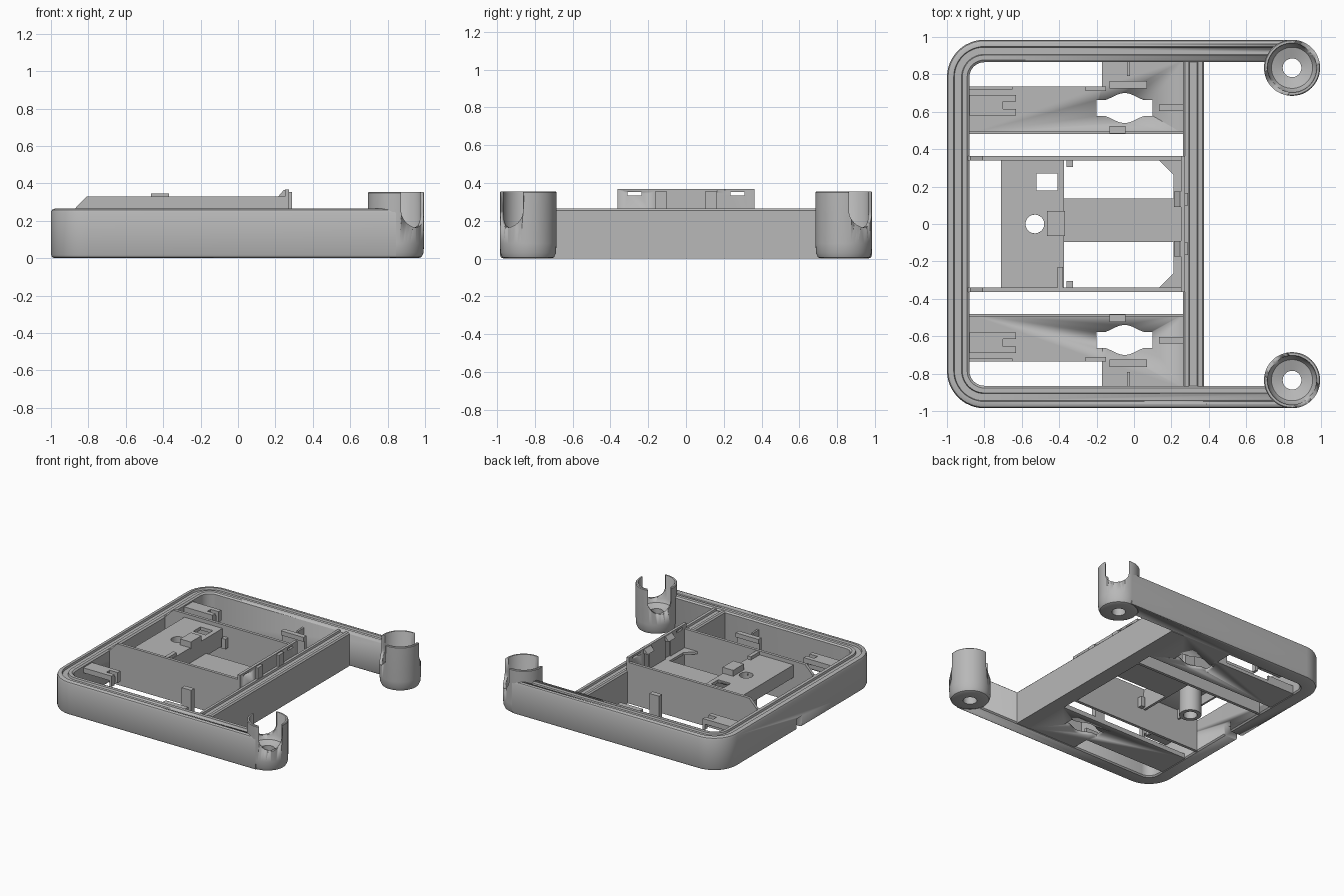
import bpy, bmesh, math

if "Cube" in bpy.data.objects:
    bpy.data.objects.remove(bpy.data.objects["Cube"])

mat = bpy.data.materials.new("plain_grey")
mat.diffuse_color = (0.48, 0.48, 0.48, 1)
mat.use_nodes = True
mat.node_tree.nodes["Principled BSDF"].inputs["Base Color"].default_value = mat.diffuse_color


def finish(name, bm, smooth=True):
    bmesh.ops.recalc_face_normals(bm, faces=bm.faces[:])
    me = bpy.data.meshes.new(name)
    bm.to_mesh(me)
    bm.free()
    ob = bpy.data.objects.new(name, me)
    bpy.context.collection.objects.link(ob)
    me.materials.append(mat)
    if smooth:
        bpy.context.view_layer.objects.active = ob
        ob.select_set(True)
        bpy.ops.object.shade_smooth_by_angle(angle=math.radians(35))
        ob.select_set(False)
    return ob


def skin(name, rings, closed=False):
    """Join equal-length closed sections, capping the ends unless closed."""
    bm = bmesh.new()
    vs = [[bm.verts.new(p) for p in r] for r in rings]
    n, m = len(vs), len(vs[0])
    for i in range(n if closed else n - 1):
        a, b = vs[i], vs[(i + 1) % n]
        for j in range(m):
            k = (j + 1) % m
            bm.faces.new((a[j], a[k], b[k], b[j]))
    if not closed:
        bm.faces.new(vs[0])
        bm.faces.new(vs[-1])
    return finish(name, bm)


def box(name, x0, x1, y0, y1, z0, z1):
    y0, y1 = min(y0, y1), max(y0, y1)
    sec = [(x0, y0), (x1, y0), (x1, y1), (x0, y1)]
    return prism(name, sec, z0, z1)


def prism(name, pts, z0, z1):
    return skin(name, [[(x, y, z) for x, y in pts] for z in (z0, z1)])


def circle(cx, cy, r, n=40):
    return [(cx + r * math.cos(2 * math.pi * i / n),
             cy + r * math.sin(2 * math.pi * i / n)) for i in range(n)]


def lathe(name, cx, cy, prof, n=48):
    return skin(name, [[(cx + r * math.cos(2 * math.pi * i / n),
                         cy + r * math.sin(2 * math.pi * i / n), z) for r, z in prof]
                       for i in range(n)], True)


def cut(ob, cutter):
    m = ob.modifiers.new("cut", 'BOOLEAN')
    m.operation, m.solver, m.object = 'DIFFERENCE', 'EXACT', cutter
    cutter.hide_render = True
    cutter.hide_viewport = True


# Outer U frame: rounded wall section with a shallow top groove
PROFILE = [(0.02, 0), (0.006, 0.006), (0, 0.02), (0, 0.245), (0.006, 0.259),
           (0.02, 0.265), (0.036, 0.265), (0.04, 0.25), (0.078, 0.25),
           (0.082, 0.265), (0.108, 0.265), (0.12, 0.255), (0.12, 0.01), (0.11, 0)]
R, PX, PY = 0.2, 0.845, 0.835


def u_section(d, z):
    r, w = R - d, 0.985 - d
    path = [(PX, w, z)]
    for cy, a0 in ((0.785, 90), (-0.785, 180)):
        for i in range(13):
            a = math.radians(a0 + 7.5 * i)
            path.append((-0.8 + r * math.cos(a), cy + r * math.sin(a), z))
    return path + [(PX, -w, z)]


lines = [u_section(d, z) for d, z in PROFILE]
frame = skin("frame", [list(ring) for ring in zip(*lines)])
cut(frame, box("cable_notch_cutter", -1.1, -0.8, -0.035, 0.035, -0.1, 0.09))

# Corner posts: slotted cups with a through hole
for s in (1, -1):
    cut(frame, prism("post_clearance_cutter", circle(PX, s * PY, 0.14), -0.1, 0.5))
    post = lathe("post_cup", PX, s * PY,
                 [(0.05, 0), (0.12, 0), (0.137, 0.007), (0.147, 0.03), (0.15, 0.08),
                  (0.15, 0.35), (0.145, 0.355), (0.133, 0.355), (0.13, 0.35),
                  (0.13, 0.17), (0.11, 0.14), (0.05, 0.12)])
    # U-shaped slot running along the diagonal
    u = [(-0.085, 0.5), (0.085, 0.5)]
    u += [(0.085 * math.cos(math.radians(-15 * i)),
           0.25 + 0.085 * math.sin(math.radians(-15 * i))) for i in range(13)]
    c = math.sqrt(0.5)
    slot = skin("slot_cutter", [[(PX + c * t - c * w, s * (PY + c * t + c * w), z)
                                 for w, z in u] for t in (-0.3, 0.3)])
    cut(post, slot)

# Cross bar between the arms
bar = [(0.262, 0), (0.375, 0), (0.375, 0.255), (0.365, 0.265), (0.342, 0.265),
       (0.338, 0.25), (0.297, 0.25), (0.293, 0.265), (0.272, 0.265), (0.262, 0.255)]
skin("cross_bar", [[(x, y, z) for x, z in bar] for y in (-0.87, 0.87)])

# Side floors with their clips and ribs
for s in (1, -1):
    plate = prism("side_floor", [(x, s * y) for x, y in (
        (-0.89, 0.48), (0.27, 0.48), (0.27, 0.88), (-0.17, 0.88),
        (-0.17, 0.735), (-0.89, 0.735))], 0.004, 0.03)
    xs = [-0.2 + 0.3 * i / 24 for i in range(25)]
    half = [0.042 + 0.038 * max(0, math.cos((x + 0.05) / 0.11 * math.pi / 2)) ** 1.5
            for x in xs]
    bone = [(x, s * 0.62 - h) for x, h in zip(xs, half)]
    bone += [(x, s * 0.62 + h) for x, h in zip(xs[::-1], half[::-1])]
    cut(plate, prism("hanging_hole_cutter", bone, -0.1, 0.1))
    for name, x0, x1, y0, y1, z0, z1 in (
            ("floor_edge_inner", -0.88, 0.265, 0.48, 0.495, 0.03, 0.04),
            ("clip_arm", -0.89, -0.70, 0.58, 0.69, 0.205, 0.245),
            ("clip_finger_outer", -0.70, -0.63, 0.655, 0.69, 0.205, 0.245),
            ("clip_finger_inner", -0.70, -0.63, 0.58, 0.615, 0.205, 0.245),
            ("clip_lip_outer", -0.65, -0.63, 0.655, 0.69, 0.16, 0.21),
            ("clip_lip_inner", -0.65, -0.63, 0.58, 0.615, 0.16, 0.21),
            ("floor_rail", -0.88, -0.65, 0.718, 0.735, 0.03, 0.07),
            ("guide_wall", -0.26, -0.15, 0.712, 0.735, 0.004, 0.09),
            ("latch_wall", -0.13, 0.07, 0.74, 0.765, 0.03, 0.2),
            ("latch_ridge", -0.13, 0.07, 0.725, 0.765, 0.165, 0.2),
            ("latch_rib", -0.038, -0.022, 0.79, 0.87, 0.03, 0.2),
            ("stop_post", -0.13, -0.045, 0.485, 0.525, 0.03, 0.225),
            ("end_rib", 0.135, 0.265, 0.605, 0.64, 0.03, 0.07)):
        box(name, x0, x1, s * y0, s * y1, z0, z1)

# Centre tray: sloped side walls
side = [(-0.89, 0.004), (0.27, 0.004), (0.27, 0.33), (-0.81, 0.33),
        (-0.875, 0.262), (-0.89, 0.262)]
for s in (1, -1):
    skin("tray_side", [[(x, s * y, z) for x, z in side] for y in (0.34, 0.363)])

# Raised deck with screw hole and square opening
deck = box("tray_deck", -0.71, -0.38, -0.35, 0.35, 0.275, 0.3)
cut(deck, prism("screw_hole_cutter", circle(-0.53, 0, 0.05), 0, 0.5))
cut(deck, box("square_hole_cutter", -0.52, -0.41, 0.18, 0.27, 0, 0.5))
lathe("screw_boss", -0.53, 0, [(0.05, 0.02), (0.08, 0.02), (0.08, 0.28), (0.05, 0.28)], 32)
box("deck_lip", -0.71, -0.695, -0.35, 0.35, 0.2, 0.28)
box("deck_step", -0.395, -0.375, -0.35, 0.35, 0.16, 0.3)
box("deck_block", -0.465, -0.37, -0.065, 0.07, 0.29, 0.347)
box("deck_rib", -0.41, -0.38, -0.35, -0.23, 0.29, 0.325)

# Lower tray floor with two windows and corner gussets
box("tray_floor", -0.385, 0.26, -0.095, 0.135, 0.16, 0.18)
box("floor_end_strip", 0.21, 0.26, -0.35, 0.35, 0.16, 0.18)
for s in (1, -1):
    prism("floor_gusset", [(0.13, s * 0.345), (0.215, s * 0.345), (0.215, s * 0.26)], 0.16, 0.18)
    box("floor_stop", -0.36, -0.325, s * 0.305, s * 0.345, 0.16, 0.24)

# Tray end wall with see-through slots and spring hooks
wall = box("tray_end_wall", 0.25, 0.272, -0.363, 0.363, 0.004, 0.368)
for s in (1, -1):
    cut(wall, box("end_slot_cutter", 0.2, 0.4, s * 0.235, s * 0.31, 0.335, 0.352))
    cut(wall, box("hook_gap_cutter", 0.2, 0.4, s * 0.1, s * 0.165, 0.18, 0.36))
    box("spring_hook", 0.262, 0.29, s * 0.1, s * 0.165, 0.2, 0.355)
    skin("hook_nose", [[(x, s * y, z) for x, z in (
        (0.215, 0.33), (0.265, 0.33), (0.265, 0.365), (0.245, 0.365))]
        for y in (0.09, 0.175)])
